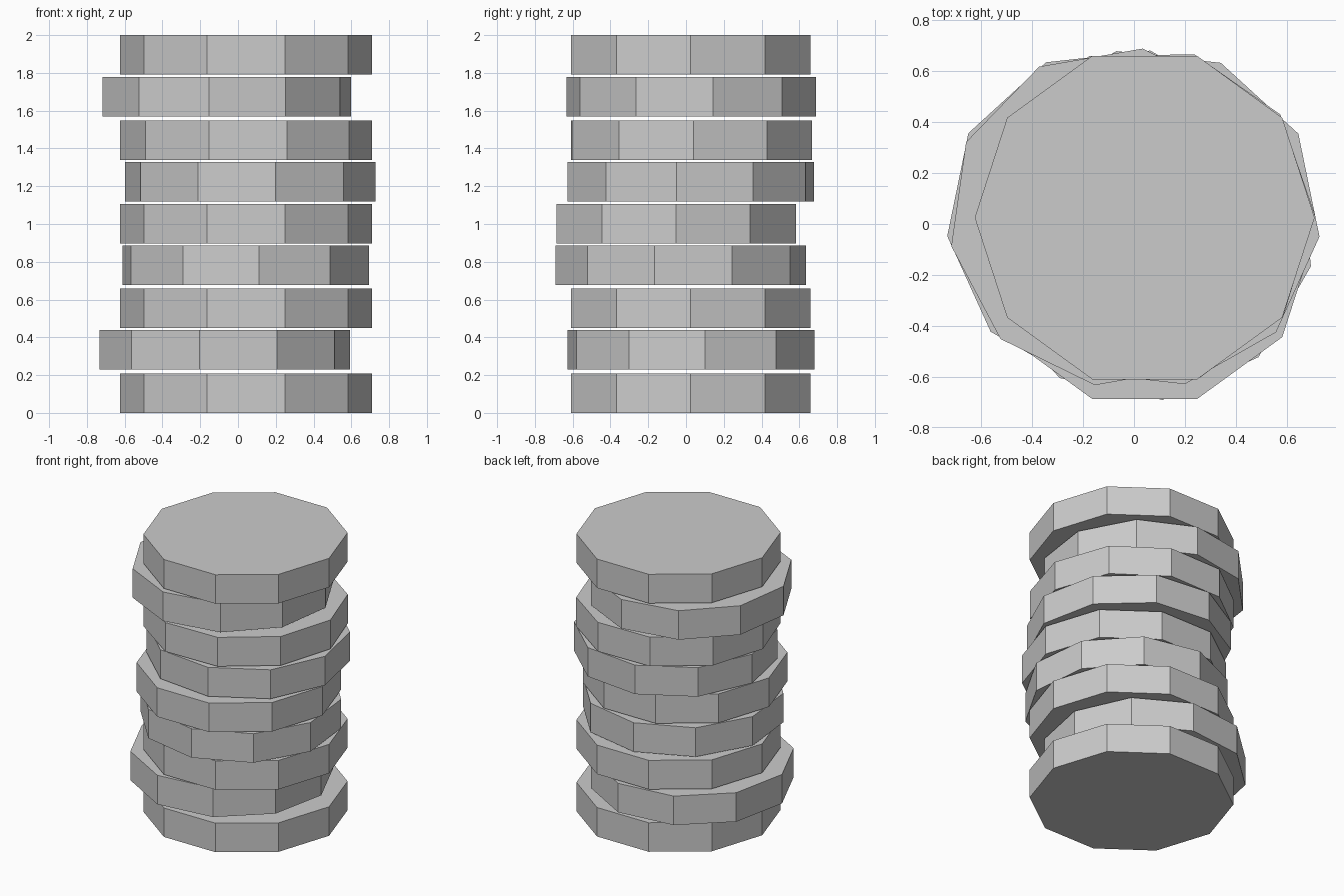
import bpy
from math import radians

default = bpy.data.objects.get("Cube")
if default:
    bpy.data.objects.remove(default, do_unlink=True)

# Plain grey for every slab
grey = bpy.data.materials.new("stone_grey")
grey.use_nodes = True
colour = (0.6, 0.6, 0.6, 1.0)
grey.diffuse_color = colour
grey.node_tree.nodes["Principled BSDF"].inputs["Base Color"].default_value = colour

RADIUS, THICKNESS = 0.667, 0.209


def slab(index, x, y, bottom, turn):
    """Ten-sided slab with a corner towards +x, turned about z by degrees."""
    bpy.ops.mesh.primitive_cylinder_add(
        vertices=10, radius=RADIUS, depth=THICKNESS,
        location=(x, y, bottom + THICKNESS / 2),
        rotation=(0, 0, radians(turn + 18)))
    obj = bpy.context.object
    obj.name = f"stacked_slab_{index}"
    obj.data.materials.append(grey)


# Loose stack, bottom to top: x, y, bottom height, turn
stack = [
    (0.042, 0.025, 0.0, 0),
    (-0.07, 0.027, 0.231, 6.4),
    (0.042, 0.025, 0.45, 0),
    (0.042, -0.027, 0.676, -12),
    (0.042, -0.052, 0.896, 0),
    (0.065, 0.025, 1.118, -6.4),
    (0.042, 0.028, 1.34, 1),
    (-0.06, 0.028, 1.568, 9.9),
    (0.042, 0.025, 1.791, 0),
]
for i, placement in enumerate(stack, 1):
    slab(i, *placement)
